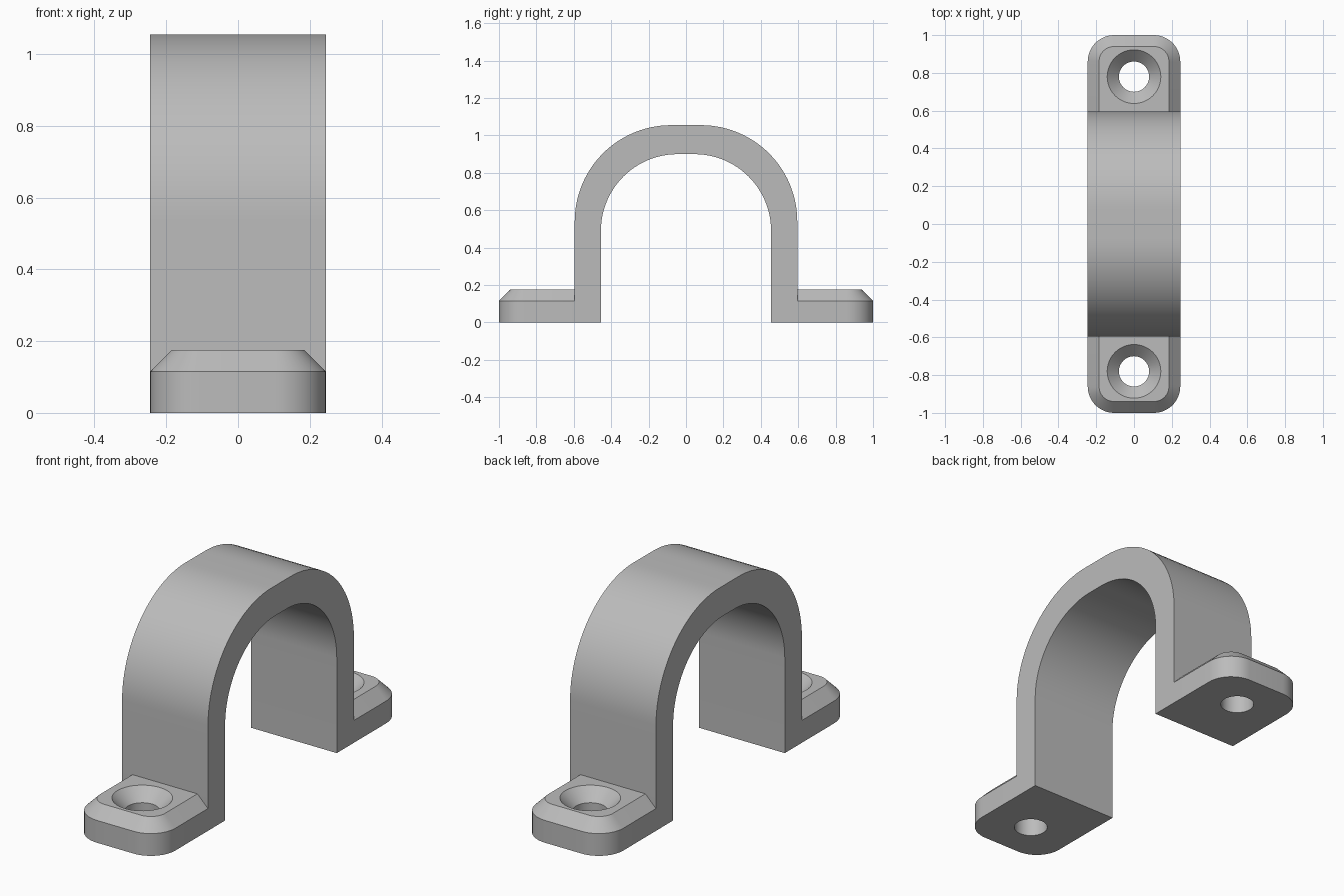
import bpy
import bmesh
from math import sin, cos, pi, radians

cube = bpy.data.objects.get("Cube")
if cube:
    bpy.data.objects.remove(cube, do_unlink=True)

HALF_W = 0.245      # half width of the strap
LEG = 0.595         # outer half span of the arch
END = 1.0           # outer end of each foot
HOLE_Y = 0.78

grey = bpy.data.materials.new("plain grey")
grey.use_nodes = True
grey.diffuse_color = (0.5, 0.5, 0.5, 1)
grey.node_tree.nodes["Principled BSDF"].inputs["Base Color"].default_value = (0.5, 0.5, 0.5, 1)


def arc(cx, cy, r, start, end, steps):
    angles = [radians(start + (end - start) * i / steps) for i in range(steps + 1)]
    return [(cx + r * cos(a), cy + r * sin(a)) for a in angles]


def make_object(name, bm):
    bmesh.ops.recalc_face_normals(bm, faces=bm.faces)
    mesh = bpy.data.meshes.new(name)
    bm.to_mesh(mesh)
    bm.free()
    mesh.materials.append(grey)
    obj = bpy.data.objects.new(name, mesh)
    bpy.context.collection.objects.link(obj)
    return obj


def loft(name, rings):
    """Skin a stack of equal-length closed rings and cap both ends."""
    bm = bmesh.new()
    loops = [[bm.verts.new(p) for p in ring] for ring in rings]
    n = len(loops[0])
    for low, high in zip(loops, loops[1:]):
        for i in range(n):
            j = (i + 1) % n
            bm.faces.new((low[i], low[j], high[j], high[i]))
    bm.faces.new(loops[0])
    bm.faces.new(loops[-1])
    return make_object(name, bm)


def smooth(obj):
    bpy.ops.object.select_all(action='DESELECT')
    obj.select_set(True)
    bpy.context.view_layer.objects.active = obj
    bpy.ops.object.shade_smooth_by_angle(angle=radians(30))


def arch_side(half_span, top, r):
    """Half-arch edge from the ground up over to the other side."""
    y, z = half_span - r, top - r
    return ([(half_span, 0)] + arc(y, z, r, 0, 90, 24)
            + arc(-y, z, r, 90, 180, 24) + [(-half_span, 0)])


# Arch: flat-topped strap extruded across its width
outer = arch_side(LEG, 1.055, 0.515)
inner = arch_side(0.455, 0.9, 0.41)
profile = outer + inner[::-1]
arch = loft("arch", [[(x, y, z) for y, z in profile] for x in (-HALF_W, HALF_W)])
smooth(arch)


# Feet: rounded outer corners, bevelled on the three free sides
def foot_ring(z, inset, sign):
    r = 0.14 - inset
    w, e = HALF_W - inset, END - inset
    pts = ([(w, LEG)] + arc(w - r, e - r, r, 0, 90, 12)
           + arc(r - w, e - r, r, 90, 180, 12) + [(-w, LEG)])
    return [(x, y * sign, z) for x, y in pts]


# Countersunk screw hole: straight bore opening into a cone
def hole_ring(z, r, sign):
    return [(x, y, z) for x, y in arc(0, HOLE_Y * sign, r, 0, 360, 48)[:-1]]


for name, sign in (("front_foot", -1), ("back_foot", 1)):
    foot = loft(name, [foot_ring(0, 0, sign), foot_ring(0.115, 0, sign),
                       foot_ring(0.175, 0.06, sign)])
    cutter = loft("hole_cutter", [hole_ring(-0.1, 0.08, sign), hole_ring(0.113, 0.08, sign),
                                  hole_ring(0.175, 0.142, sign), hole_ring(0.225, 0.192, sign)])
    cutter.hide_render = True
    cut = foot.modifiers.new("screw_hole", 'BOOLEAN')
    cut.operation = 'DIFFERENCE'
    cut.solver = 'EXACT'
    cut.object = cutter
    bpy.context.view_layer.objects.active = foot
    bpy.ops.object.modifier_apply(modifier=cut.name)
    bpy.data.objects.remove(cutter, do_unlink=True)
    smooth(foot)
